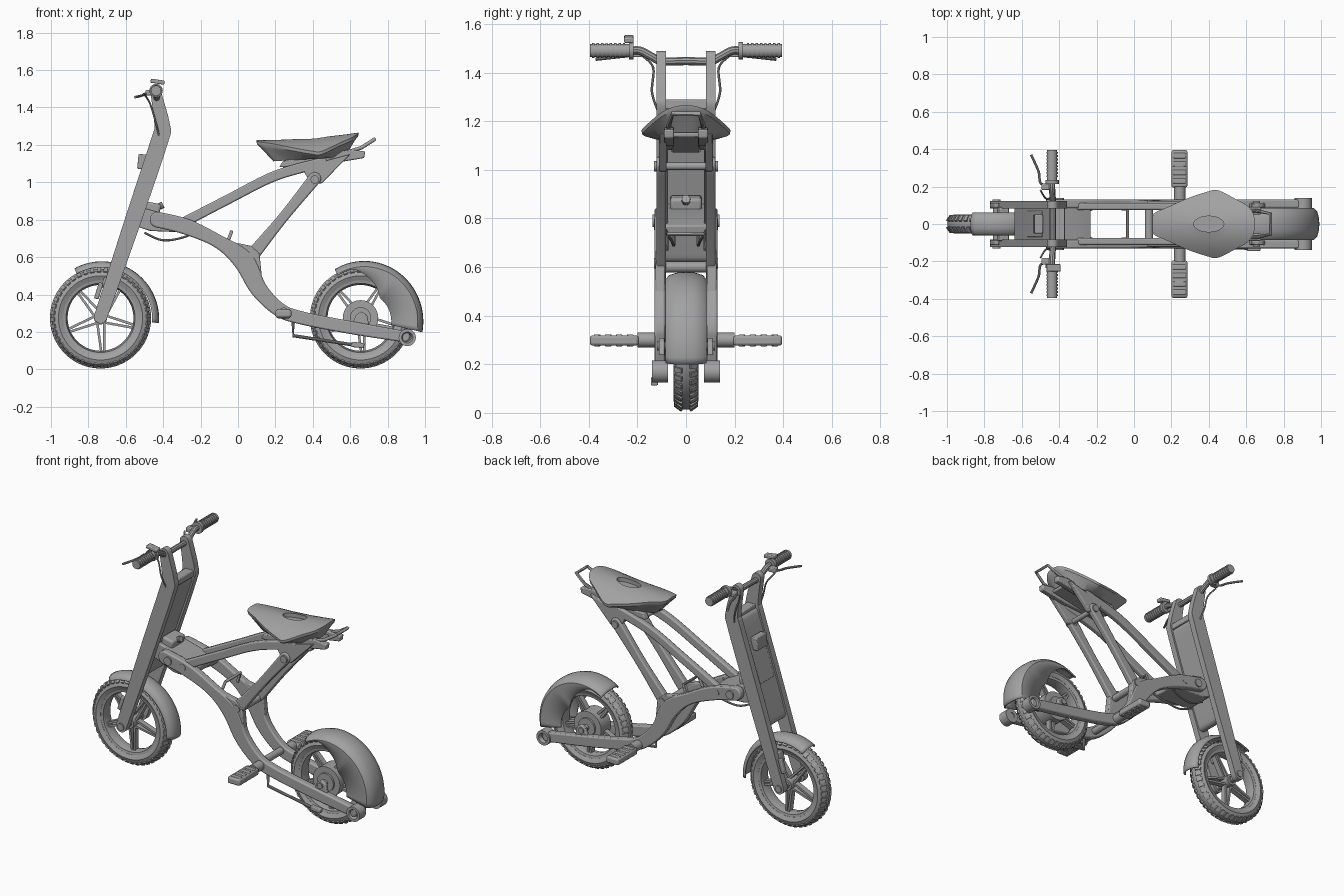
import bpy, bmesh, math
from math import sin, cos, pi, radians
from mathutils import Vector, Matrix
from mathutils.geometry import interpolate_bezier

cube = bpy.data.objects.get("Cube")
if cube:
    bpy.data.objects.remove(cube, do_unlink=True)

grey = bpy.data.materials.new("plain grey")
grey.use_nodes = True
grey.diffuse_color = (0.36, 0.36, 0.36, 1)
grey.node_tree.nodes["Principled BSDF"].inputs["Base Color"].default_value = grey.diffuse_color


def finish(name, bm, mirror=False, bevel=0, thick=0):
    """Turn a bmesh into an object with smooth faces and sharp creases."""
    bmesh.ops.recalc_face_normals(bm, faces=bm.faces)
    for f in bm.faces:
        f.smooth = True
    for e in bm.edges:
        e.smooth = e.calc_face_angle(0) < radians(35)
    me = bpy.data.meshes.new(name)
    bm.to_mesh(me)
    bm.free()
    me.materials.append(grey)
    ob = bpy.data.objects.new(name, me)
    bpy.context.collection.objects.link(ob)
    if thick:
        ob.modifiers.new("thickness", "SOLIDIFY").thickness = thick
    if bevel:
        m = ob.modifiers.new("bevel", "BEVEL")
        m.width, m.segments, m.angle_limit = bevel, 2, radians(40)
    if mirror:
        ob.modifiers.new("mirror", "MIRROR").use_axis = (False, True, False)
    return ob


def skin(bm, rings, close_ring=True, close_path=False):
    """Bridge rows of points with quads."""
    rows = [[bm.verts.new(p) for p in r] for r in rings]
    n, m = len(rows), len(rows[0])
    for i in range(n if close_path else n - 1):
        for j in range(m if close_ring else m - 1):
            a, b, k = rows[i], rows[(i + 1) % n], (j + 1) % m
            bm.faces.new((a[j], a[k], b[k], b[j]))
    return rows


def prism(name, pts, y0, y1, mirror=False, bevel=0.006):
    """Extrude an x-z outline along y."""
    bm = bmesh.new()
    rows = skin(bm, [[(x, y, z) for x, z in pts] for y in (y0, y1)])
    for r in rows:
        bm.faces.new(r)
    return finish(name, bm, mirror, bevel)


def box(name, c, s, mirror=False, tilt=0, bevel=0.005):
    bm = bmesh.new()
    mat = Matrix.Translation(c) @ Matrix.Rotation(tilt, 4, 'Y') @ Matrix.Diagonal((*s, 1))
    bmesh.ops.create_cube(bm, size=1, matrix=mat)
    return finish(name, bm, mirror, bevel)


def spline(pts, steps=6):
    """Smooth a short list of points."""
    pts = [Vector(p) for p in pts]
    out = []
    for i in range(len(pts) - 1):
        a, b = pts[i], pts[i + 1]
        p, q = pts[max(i - 1, 0)], pts[min(i + 2, len(pts) - 1)]
        out += interpolate_bezier(a, a + (b - p) / 6, b - (q - a) / 6, b, steps + 1)[:-1]
    return out + [pts[-1]]


def strip(name, path, y0, y1, mirror=True, bevel=0.008):
    """Flat bar following (x, z, half width), with round ends."""
    p = spline(path)
    left, right, angles = [], [], []
    for i, c in enumerate(p):
        d = p[min(i + 1, len(p) - 1)] - p[max(i - 1, 0)]
        a = math.atan2(d.y, d.x)
        angles.append(a)
        left.append((c.x - sin(a) * c.z, c.y + cos(a) * c.z))
        right.append((c.x + sin(a) * c.z, c.y - cos(a) * c.z))

    def cap(c, start):
        return [(c.x + c.z * cos(start - pi * k / 8), c.y + c.z * sin(start - pi * k / 8)) for k in range(1, 8)]
    pts = left + cap(p[-1], angles[-1] + pi / 2) + right[::-1] + cap(p[0], angles[0] - pi / 2)
    return prism(name, pts, y0, y1, mirror, bevel)


def tube(name, path, r, mirror=False, smooth=True, seg=10):
    """Round rod along a path."""
    p = spline(path) if smooth else [Vector(q) for q in path]
    bm, rings, up = bmesh.new(), [], None
    for i, c in enumerate(p):
        d = (p[min(i + 1, len(p) - 1)] - p[max(i - 1, 0)]).normalized()
        u = d.orthogonal() if up is None else up - d * up.dot(d)
        up = u.normalized()
        v = d.cross(up)
        rings.append([c + r * (up * cos(2 * pi * k / seg) + v * sin(2 * pi * k / seg)) for k in range(seg)])
    rows = skin(bm, rings)
    bm.faces.new(rows[0])
    bm.faces.new(rows[-1])
    return finish(name, bm, mirror)


def cyl(name, x, z, y0, y1, r, mirror=True):
    return tube(name, [(x, y0, z), (x, y1, z)], r, mirror, False, 24)


def lathe(name, prof, cx, cz, seg=56):
    """Spin a closed (radius, y) profile around the axle."""
    bm = bmesh.new()
    skin(bm, [[(cx + r * cos(2 * pi * k / seg), y, cz + r * sin(2 * pi * k / seg)) for r, y in prof]
              for k in range(seg)], close_path=True)
    return finish(name, bm)


def wheel(prefix, cx, cz, hub, hub_half):
    half = [(0.262, 0.02), (0.25, 0.042), (0.225, 0.052), (0.2, 0.04)]
    lathe(prefix + "_tyre", [(r, -y) for r, y in half[::-1]] + half, cx, cz)
    lathe(prefix + "_rim", [(0.205, -0.04), (0.205, 0.04), (0.185, 0.036), (0.176, 0), (0.185, -0.036)], cx, cz)
    # tread blocks
    bm = bmesh.new()
    for k in range(44):
        for s in (-1, 1):
            mat = (Matrix.Translation((cx, 0, cz)) @ Matrix.Rotation(2 * pi * (k + s / 4) / 44, 4, 'Y')
                   @ Matrix.Translation((0.255, s * 0.031, 0)) @ Matrix.Rotation(s * 0.62, 4, 'Z')
                   @ Matrix.Diagonal((0.012, 0.036, 0.021, 1)))
            bmesh.ops.create_cube(bm, size=1, matrix=mat)
    finish(prefix + "_tread", bm)
    # twin spokes
    bm = bmesh.new()
    for k in range(5):
        for s in (-1, 1):
            mat = (Matrix.Translation((cx, 0, cz)) @ Matrix.Rotation(2 * pi * k / 5 + 0.25, 4, 'Y')
                   @ Matrix.Translation((0.11, 0, s * 0.013)) @ Matrix.Rotation(s * 0.07, 4, 'Y')
                   @ Matrix.Diagonal((0.16, 0.035, 0.013, 1)))
            bmesh.ops.create_cube(bm, size=1, matrix=mat)
    finish(prefix + "_spokes", bm)
    cyl(prefix + "_hub", cx, cz, -hub_half, hub_half, hub, False)
    cyl(prefix + "_hub_cap", cx, cz, -hub_half - 0.012, hub_half + 0.012, hub * 0.6, False)
    cyl(prefix + "_axle", cx, cz, -0.12, 0.12, 0.018, False)


def fender(name, cx, cz, a0, a1, r0, r1, w, d0, d1):
    """Domed guard whose side skirts deepen along the arc."""
    bm, rings, n = bmesh.new(), [], 28
    for i in range(n + 1):
        t = i / n
        a, r = radians(a0 + (a1 - a0) * t), r0 + (r1 - r0) * t
        d = d0 + (d1 - d0) * min(1, max(0, (t - 0.15) / 0.4))
        prof = [(w, r - d), (w, r - 0.028), (w * 0.8, r - 0.01), (w * 0.4, r)]
        full = prof + [(0, r + 0.002)] + [(-y, q) for y, q in prof[::-1]]
        rings.append([(cx + q * cos(a), y, cz + q * sin(a)) for y, q in full])
    skin(bm, rings, close_ring=False)
    finish(name, bm, thick=0.008)


FX, RX, WZ = -0.735, 0.655, 0.275
wheel("front_wheel", FX, WZ, 0.035, 0.045)
wheel("rear_wheel", RX, WZ, 0.095, 0.05)
fender("front_fender", FX, WZ, 118, -5, 0.297, 0.312, 0.062, 0.03, 0.035)
fender("rear_fender", RX, WZ, 118, -13, 0.292, 0.338, 0.085, 0.035, 0.17)

# steering column with fork legs
strip("column_side", [(FX, 0.28, 0.035), (-0.56, 0.8, 0.044), (-0.42, 1.22, 0.046),
                      (-0.405, 1.3, 0.042), (-0.435, 1.46, 0.03)], 0.082, 0.122)
strip("column_panel", [(-0.61, 0.65, 0.03), (-0.56, 0.8, 0.034), (-0.415, 1.235, 0.036)], -0.09, 0.09, False, 0.004)
box("column_hatch", (-0.525, 0, 1.0), (0.014, 0.14, 0.26), tilt=0.32)
box("column_display", (-0.513, 0, 1.11), (0.045, 0.1, 0.08), tilt=0.1)
box("column_ledge", (-0.4, 0, 1.27), (0.06, 0.18, 0.04))
cyl("fork_bolt", FX, 0.28, 0.12, 0.13, 0.022)
box("fork_damper", (-0.745, 0.1, 0.42), (0.025, 0.025, 0.09), True, 0.3)
box("brake_caliper", (-0.7, 0.07, 0.46), (0.05, 0.04, 0.06), True, 0.3)

# handlebar
tube("handlebar", [(-0.435, 0, 1.447), (-0.435, 0.1, 1.447), (-0.435, 0.14, 1.465),
                   (-0.438, 0.19, 1.49), (-0.438, 0.24, 1.49), (-0.438, 0.39, 1.49)], 0.017, True)
cyl("grip", -0.438, 1.49, 0.235, 0.395, 0.027)
for k in range(8):
    cyl("grip_rib", -0.438, 1.49, 0.25 + k * 0.018, 0.26 + k * 0.018, 0.031)
cyl("grip_collar", -0.438, 1.49, 0.215, 0.235, 0.036)
box("thumb_control", (-0.43, -0.235, 1.538), (0.075, 0.04, 0.022), tilt=0.15)
tube("brake_lever", [(-0.455, 0.2, 1.475), (-0.5, 0.22, 1.472), (-0.51, 0.28, 1.465), (-0.55, 0.37, 1.455)], 0.007, True)
box("lever_mount", (-0.47, 0.2, 1.478), (0.05, 0.035, 0.03), True)
tube("brake_cable", [(-0.5, 0.18, 1.47), (-0.47, 0.135, 1.42), (-0.44, 0.14, 1.32), (-0.42, 0.115, 1.24)], 0.005, True)

# head joint
prism("head_block", [(-0.53, 0.76), (-0.5, 0.86), (-0.31, 0.81), (-0.23, 0.77), (-0.24, 0.73), (-0.47, 0.74)], -0.088, 0.088)
box("head_latch", (-0.455, 0, 0.86), (0.08, 0.13, 0.06), tilt=0.2, bevel=0.012)
tube("latch_button", [(-0.42, 0, 0.87), (-0.4, 0, 0.88)], 0.018)
cyl("head_pivot", -0.4, 0.79, 0.12, 0.138, 0.026)
tube("head_cable", [(-0.5, 0.05, 0.73), (-0.4, 0.05, 0.69), (-0.28, 0.06, 0.71), (-0.2, 0.09, 0.76)], 0.006, True)

# main frame, sweeping down into the rear arms
strip("main_frame", [(-0.43, 0.8, 0.042), (-0.27, 0.76, 0.042), (-0.1, 0.68, 0.036), (0.03, 0.58, 0.055),
                     (0.11, 0.43, 0.045), (0.22, 0.32, 0.038), (0.34, 0.275, 0.035), (0.62, 0.22, 0.034),
                     (0.89, 0.175, 0.03)], 0.085, 0.13)
prism("frame_gusset", [(-0.12, 0.7), (0.07, 0.66), (0.115, 0.62), (0.13, 0.47), (0.02, 0.56)], 0.086, 0.126, True)
prism("axle_dropout", [(0.6, 0.21), (0.71, 0.19), (0.69, 0.29), (0.66, 0.31), (0.63, 0.29)], 0.088, 0.112, True)
for x, z in ((0.08, 0.6), (0.24, 0.31)):
    cyl("frame_crossbar", x, z, -0.1, 0.1, 0.022, False)
tube("release_loop", [(-0.06, 0.08, 0.67), (-0.035, 0.075, 0.735), (-0.035, -0.075, 0.735), (-0.06, -0.08, 0.67)],
     0.009, smooth=False)
lathe("roller_left", [(0.02, 0.075), (0.046, 0.075), (0.046, 0.14), (0.03, 0.14), (0.02, 0.12)], 0.905, 0.17, 28)
lathe("roller_right", [(0.02, -0.075), (0.046, -0.075), (0.046, -0.14), (0.03, -0.14), (0.02, -0.12)], 0.905, 0.17, 28)
cyl("roller_axle", 0.905, 0.17, 0.08, 0.12, 0.022)

# foot pegs
cyl("peg_mount", 0.245, 0.3, 0.12, 0.2, 0.03)
box("foot_peg", (0.243, 0.295, 0.298), (0.085, 0.2, 0.042), True, bevel=0.01)
for k in range(4):
    box("peg_pad", (0.243, 0.23 + k * 0.045, 0.298), (0.07, 0.028, 0.05), True)

# folding stand
tube("stand_rod", [(0.295, -0.12, 0.25), (0.295, -0.12, 0.18), (0.62, -0.13, 0.13)], 0.009, smooth=False)
box("stand_foot", (0.64, -0.13, 0.13), (0.07, 0.03, 0.028), tilt=0.1)

# seat linkage
strip("seat_bar", [(-0.31, 0.775, 0.027), (-0.05, 0.91, 0.026), (0.2, 1.035, 0.027), (0.45, 1.105, 0.028)], 0.075, 0.112)
strip("seat_strut", [(0.08, 0.615, 0.036), (0.24, 0.81, 0.027), (0.41, 1.02, 0.034)], 0.082, 0.122)
prism("seat_bracket", [(0.34, 1.08), (0.6, 1.15), (0.45, 0.995), (0.39, 0.99)], 0.08, 0.112, True)
for x, z in ((0.08, 0.615), (0.41, 1.015), (-0.3, 0.775)):
    cyl("pivot_cap", x, z, 0.12, 0.132, 0.022)
cyl("upper_crossbar", 0.41, 1.015, -0.09, 0.09, 0.016, False)
prism("seat_rail", [(0.22, 1.08), (0.24, 1.115), (0.6, 1.175), (0.68, 1.165), (0.675, 1.13), (0.5, 1.1)], 0.05, 0.09, True)
prism("seat_plate", [(0.24, 1.09), (0.6, 1.155), (0.6, 1.135), (0.24, 1.07)], -0.06, 0.06)
tube("rear_rack", [(0.52, 0.075, 1.14), (0.66, 0.07, 1.185), (0.73, 0.055, 1.23), (0.73, -0.055, 1.23),
                   (0.66, -0.07, 1.185), (0.52, -0.075, 1.14)], 0.01, smooth=False)

# saddle with an oval centre recess
side = [(0.1, 0), (0.105, 0.055), (0.18, 0.09), (0.28, 0.135), (0.39, 0.172), (0.45, 0.18),
        (0.55, 0.13), (0.61, 0.095), (0.64, 0.05), (0.645, 0)]
half = [(p.x, p.y) for p in spline([(x, y, 0) for x, y in side], 4)]
outline = half + [(x, -y) for x, y in half[-2:0:-1]]


def top(x, y):
    return 1.225 + 0.04 * ((x - 0.1) / 0.54) ** 2 - 0.075 * (y / 0.18) ** 2


oval = []
for x, y in outline:
    a = math.atan2(y, x - 0.4)
    oval.append((0.4 + 0.08 * cos(a), 0.042 * sin(a)))
rings = [[(x, y, top(x, y) - 0.025) for x, y in oval]]
for t in (0, 0.3, 0.6, 0.85, 1):
    ring = [(u + (x - u) * t, v + (y - v) * t) for (x, y), (u, v) in zip(outline, oval)]
    rings.append([(x, y, top(x, y)) for x, y in ring])
for s, drop in ((0.99, 0.018), (0.93, 0.035), (0.7, 0)):
    ring = [(0.4 + (x - 0.4) * s, y * s) for x, y in outline]
    rings.append([(x, y, top(x, y) - drop if drop else 1.125 + 0.06 * (x - 0.4)) for x, y in ring])
bm = bmesh.new()
rows = skin(bm, rings)
bm.faces.new(rows[0])
bm.faces.new(rows[-1])
finish("seat", bm)
